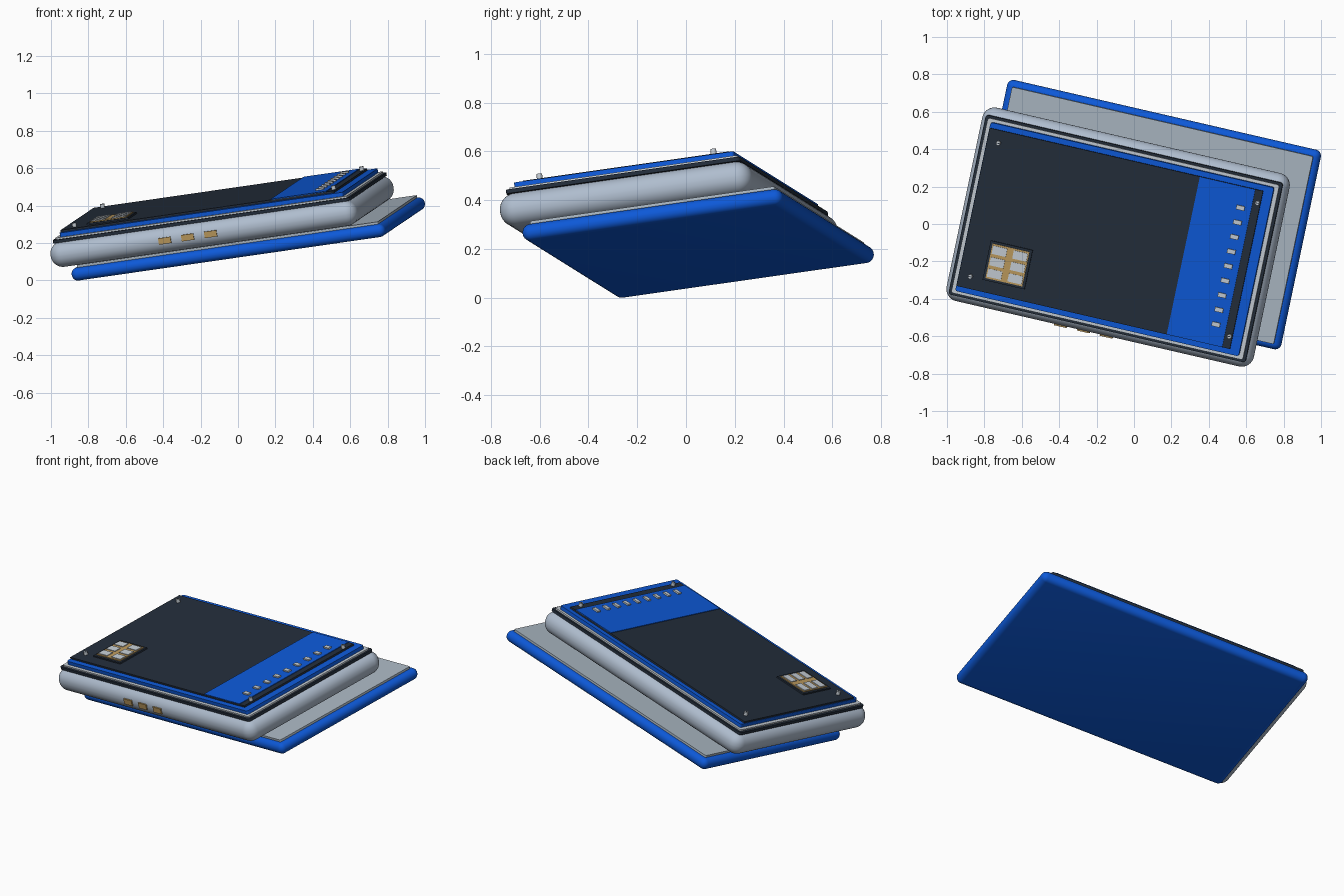
import bpy, bmesh, math
from mathutils import Matrix, Euler, Vector

if "Cube" in bpy.data.objects:
    bpy.data.objects.remove(bpy.data.objects["Cube"])


def material(name, rgb):
    m = bpy.data.materials.new(name)
    m.diffuse_color = (*rgb, 1)
    m.use_nodes = True
    m.node_tree.nodes["Principled BSDF"].inputs["Base Color"].default_value = m.diffuse_color
    return m


BLUE = material("bright blue", (0.004, 0.10, 0.69))
DARK = material("dark slate", (0.017, 0.027, 0.044))
GREY = material("cool grey", (0.43, 0.51, 0.62))
PALE = material("plate grey", (0.41, 0.48, 0.55))
SILVER = material("pale silver", (0.56, 0.61, 0.66))
GOLD = material("gold contact", (0.50, 0.32, 0.11))

# The whole stack leans on three axes; the two frames share that tilt
TILT = Euler([math.radians(a) for a in (8, -8, -13)], 'XYZ').to_matrix().to_4x4()
BACK = Matrix.Translation((0.055, 0.05, 0.222)) @ TILT
BODY = Matrix.Translation((-0.085, -0.07, 0.315)) @ TILT


def finish(bm, name, mat, frame):
    me = bpy.data.meshes.new(name)
    bm.to_mesh(me)
    bm.free()
    ob = bpy.data.objects.new(name, me)
    bpy.context.collection.objects.link(ob)
    me.materials.append(mat)
    ob.matrix_world = frame
    bpy.ops.object.select_all(action='DESELECT')
    ob.select_set(True)
    bpy.context.view_layer.objects.active = ob
    bpy.ops.object.shade_smooth_by_angle(angle=math.radians(35))
    return ob


def slab(name, mat, frame, centre, size, corner=0.0, edge=0.0):
    """Box with optionally rounded upright corners and/or rounded edges all over."""
    bm = bmesh.new()
    bmesh.ops.create_cube(bm, size=1)
    bmesh.ops.scale(bm, vec=size, verts=bm.verts)
    if corner:
        up = [e for e in bm.edges if abs(e.verts[0].co.z - e.verts[1].co.z) > 1e-5]
        bmesh.ops.bevel(bm, geom=up, offset=corner, segments=4, profile=0.5, affect='EDGES')
    if edge:
        bmesh.ops.bevel(bm, geom=bm.edges[:], offset=edge, segments=8, profile=0.5, affect='EDGES')
    bmesh.ops.translate(bm, vec=centre, verts=bm.verts)
    return finish(bm, name, mat, frame)


def layer(name, mat, frame, length, width, low, high, u=0.0, v=0.0, corner=0.0):
    return slab(name, mat, frame, (u, v, (low + high) / 2), (length, width, high - low), corner)


# Back cover with pale liner
slab("back_cover", BLUE, BACK, (0, 0, 0), (1.737, 1.10, 0.07), edge=0.034)
layer("back_liner", PALE, BACK, 1.668, 1.035, 0.03, 0.048, corner=0.008)

# Rounded body and the stacked frames above it
slab("body", GREY, BODY, (0, 0, 0), (1.70, 1.065, 0.138), edge=0.066)
layer("gasket", DARK, BODY, 1.645, 0.99, 0.066, 0.083, corner=0.015)
layer("silver_frame", SILVER, BODY, 1.615, 0.965, 0.08, 0.092, corner=0.012)
layer("blue_frame", BLUE, BODY, 1.57, 0.93, 0.09, 0.114, corner=0.012)

# Front panel with blue end section
layer("front_panel", DARK, BODY, 1.515, 0.871, 0.112, 0.125, u=-0.025)
layer("blue_section", BLUE, BODY, 0.307, 0.869, 0.124, 0.129, u=0.5365)

# Row of contact pins
for i in range(9):
    layer(f"contact_pin_{i + 1}", SILVER, BODY, 0.045, 0.024, 0.126, 0.138,
          u=0.633, v=-0.322 + i * 0.0804)

# Chip: dark base, gold plate and six pads
CU, CV = -0.534, -0.262
layer("chip_base", DARK, BODY, 0.232, 0.216, 0.124, 0.134, u=CU, v=CV)
layer("chip_gold", GOLD, BODY, 0.204, 0.19, 0.133, 0.139, u=CU, v=CV)
for i in (-1, 1):
    for j in (-1, 0, 1):
        layer("chip_pad", SILVER, BODY, 0.078, 0.045, 0.138, 0.143,
              u=CU + i * 0.057, v=CV + j * 0.063)

# Corner screws with slotted heads
for i in (-1, 1):
    for j in (-1, 1):
        bm = bmesh.new()
        bmesh.ops.create_cone(bm, cap_ends=True, segments=20, radius1=0.012,
                              radius2=0.012, depth=0.022)
        bmesh.ops.translate(bm, vec=Vector((i * 0.718, j * 0.368, 0.135)), verts=bm.verts)
        finish(bm, "corner_screw", SILVER, BODY)
        layer("screw_slot", DARK, BODY, 0.017, 0.004, 0.145, 0.147, u=i * 0.718, v=j * 0.368)

# Gold side contacts on the front edge
for i in range(3):
    slab(f"side_contact_{i + 1}", GOLD, BODY, (-0.205 + i * 0.127, -0.531, 0),
         (0.068, 0.016, 0.034))
